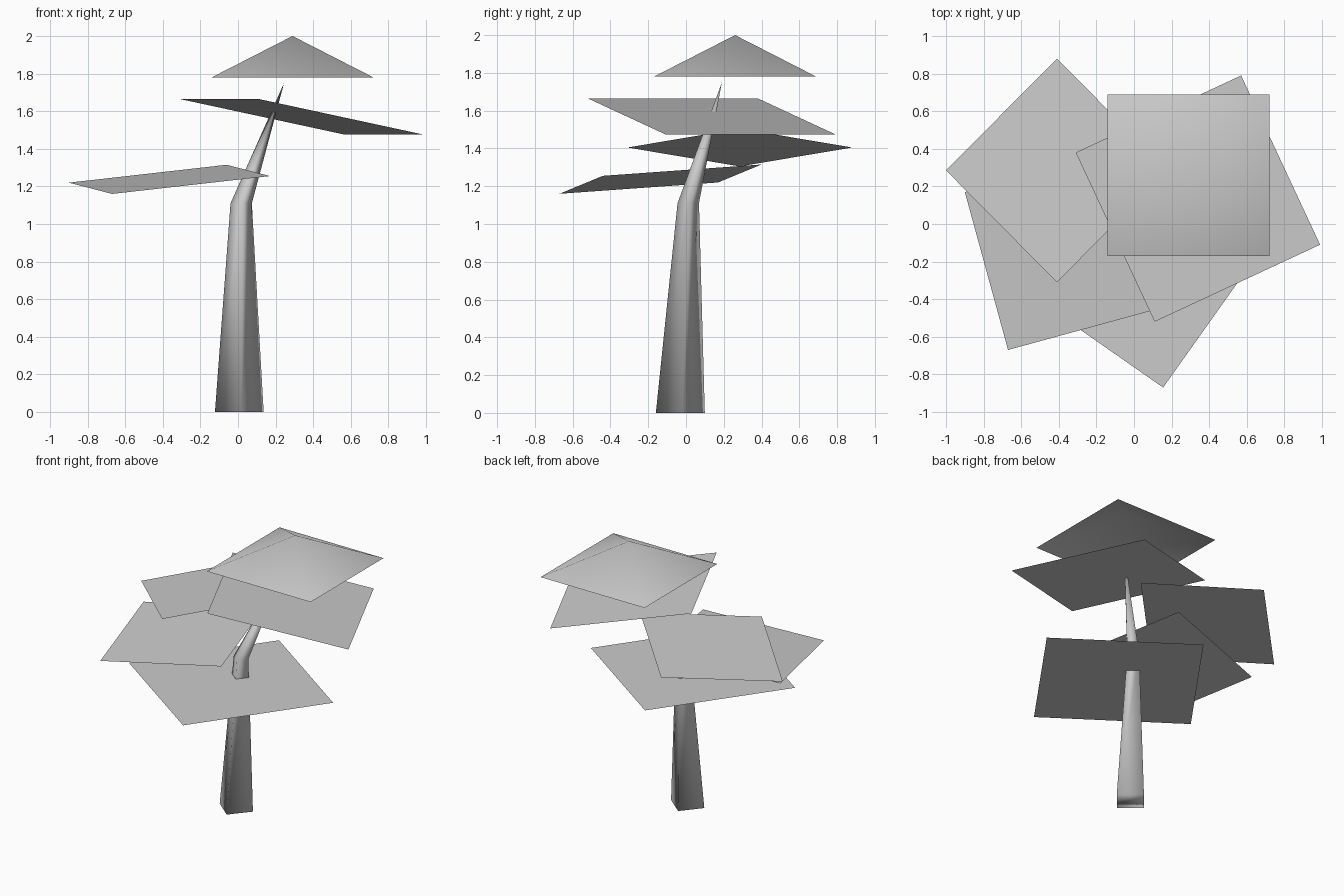
import bpy, bmesh
from math import cos, sin, radians
from mathutils import Vector

cube = bpy.data.objects.get("Cube")
if cube:
    bpy.data.objects.remove(cube)

GREY = (0.6, 0.6, 0.6, 1)
grey = bpy.data.materials.new("plain_grey")
grey.use_nodes = True
grey.diffuse_color = GREY
grey.node_tree.nodes["Principled BSDF"].inputs["Base Color"].default_value = GREY


def finish(name, bm, smooth=False):
    bmesh.ops.recalc_face_normals(bm, faces=bm.faces)
    # open sheets must face upward
    if not smooth and sum(f.normal.z for f in bm.faces) < 0:
        bmesh.ops.reverse_faces(bm, faces=bm.faces)
    mesh = bpy.data.meshes.new(name)
    bm.to_mesh(mesh)
    bm.free()
    mesh.materials.append(grey)
    obj = bpy.data.objects.new(name, mesh)
    bpy.context.collection.objects.link(obj)
    return obj


def leaf(name, corner, side_a, side_b, peak=0):
    """Parallelogram sheet, or an open low pyramid when peak is set."""
    c, a, b = Vector(corner), Vector(side_a), Vector(side_b)
    bm = bmesh.new()
    ring = [bm.verts.new(p) for p in (c, c + a, c + a + b, c + b)]
    if peak:
        tip = bm.verts.new(c + (a + b) / 2 + Vector((0, 0, peak)))
        for i in range(4):
            bm.faces.new((ring[i], ring[(i + 1) % 4], tip))
    else:
        bm.faces.new(ring)
    obj = finish(name, bm)
    for p in obj.data.polygons:
        p.use_smooth = bool(peak)
    return obj


# Leaf sheets, from the lowest to the peaked crown
leaf("lowest_leaf", (0.155, -0.87, 0.975), (0.625, 0.88, 0), (-0.875, 0.61, 0))
leaf("right_leaf", (-0.67, -0.67, 1.16), (0.84, 0.23, 0.095), (-0.23, 0.84, 0.06))
leaf("back_leaf", (-1.0, 0.285, 1.305), (0.59, -0.595, 0.1), (0.59, 0.595, 0.1))
leaf("left_leaf", (0.11, -0.52, 1.665), (0.88, 0.41, -0.19), (-0.42, 0.9, 0))
leaf("crown_leaf", (-0.14, -0.17, 1.78), (0.86, 0, 0), (0, 0.86, 0), peak=0.22)

# Four-sided trunk that bends and tapers to a point
bm = bmesh.new()
rings = []
for (x, y, z), r in (((0.007, -0.03, 0), 0.13), ((0.017, 0.012, 1.11), 0.057)):
    angles = [radians(5 + 90 * i) for i in range(4)]
    rings.append([bm.verts.new((x + r * cos(t), y + r * sin(t), z)) for t in angles])
tip = bm.verts.new((0.245, 0.19, 1.75))
bm.faces.new(rings[0])
for i in range(4):
    j = (i + 1) % 4
    bm.faces.new((rings[0][i], rings[0][j], rings[1][j], rings[1][i]))
    bm.faces.new((rings[1][i], rings[1][j], tip))
trunk = finish("trunk", bm, smooth=True)
for p in trunk.data.polygons:
    p.use_smooth = True
